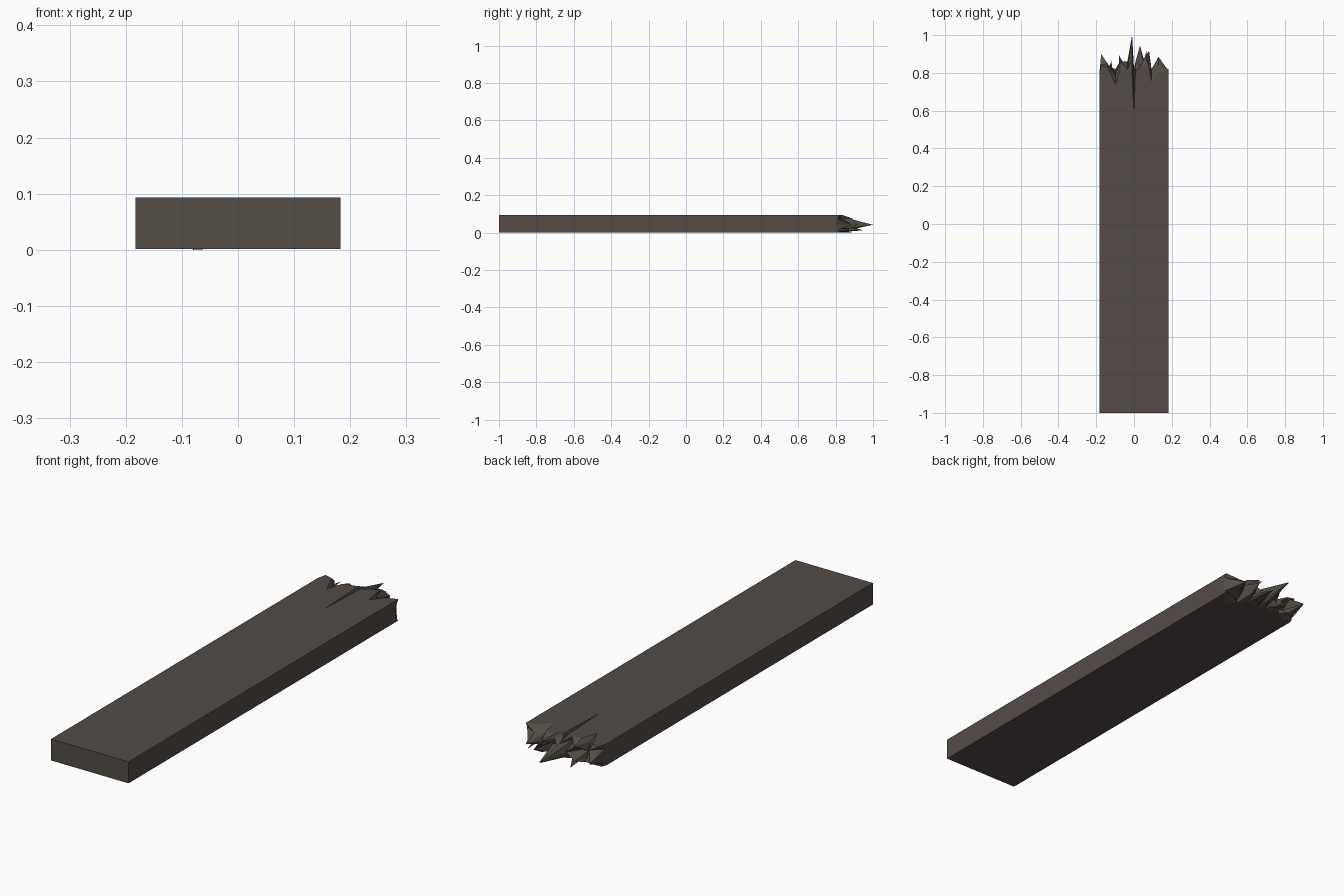
import bpy, bmesh

if "Cube" in bpy.data.objects:
    bpy.data.objects.remove(bpy.data.objects["Cube"])

def material(name, rgb):
    m = bpy.data.materials.new(name)
    m.diffuse_color = (*rgb, 1)
    m.use_nodes = True
    m.node_tree.nodes["Principled BSDF"].inputs["Base Color"].default_value = m.diffuse_color
    return m

wood = material("dark wood", (0.088, 0.071, 0.063))
grain = material("end grain", (0.088, 0.075, 0.060))

def finish(bm, name):
    bmesh.ops.recalc_face_normals(bm, faces=bm.faces)
    me = bpy.data.meshes.new(name)
    bm.to_mesh(me)
    bm.free()
    ob = bpy.data.objects.new(name, me)
    bpy.context.collection.objects.link(ob)
    me.materials.append(wood)
    me.materials.append(grain)
    return ob

# Broken end: reach in y for each column (x) and row (z)
W, Z0, Z1 = 0.183, 0.0015, 0.093
xs = [-W, -.174, -.14, -.098, -.075, -.035, -.01, 0, .008, .032, .06, .08, .093, .13, W]
rows = {
    Z1:   [.80, .84, .83, .74, .81, .82, .80, .58, .81, .83, .84, .83, .75, .80, .82],
    .075: [.80, .82, .85, .78, .86, .80, .87, .76, .82, .84, .89, .80, .80, .84, .81],
    .042: [.80, .90, .80, .80, .80, .86, 1.0, .82, .86, .82, .80, .915, .82, .885, .80],
    .012: [.80, .82, .84, .81, .86, .82, .86, .80, .85, .945, .84, .86, .78, .80, .81],
    Z0:   [.80, .82, .80, .82, .83, .82, .81, .80, .80, .82, .80, .80, .78, .74, .82],
}

# Plank: flat box whose back wall is the splintered grid
bm = bmesh.new()
grid = [[bm.verts.new((x, y, z)) for x, y in zip(xs, ys)] for z, ys in rows.items()]
tl, tr, bl, br = [bm.verts.new((x, -1, z)) for z in (Z1, Z0) for x in (-W, W)]
bm.faces.new([tl, tr] + grid[0][::-1])
bm.faces.new([bl, br] + grid[-1][::-1])
bm.faces.new([tl, bl] + [r[0] for r in grid[::-1]])
bm.faces.new([tr, br] + [r[-1] for r in grid[::-1]])
bm.faces.new([tl, tr, br, bl]).material_index = 1
for a, b in zip(grid, grid[1:]):
    for i in range(len(xs) - 1):
        # alternate the diagonal so ridges run to the tips
        p, q, r, s = a[i], a[i + 1], b[i + 1], b[i]
        if p.co.y + r.co.y > q.co.y + s.co.y:
            tris = [(p, q, r), (p, r, s)]
        else:
            tris = [(p, q, s), (q, r, s)]
        for t in tris:
            bm.faces.new(t).material_index = 1
finish(bm, "broken_plank")

# Loose splinters: thin four-sided spikes rooted in the break
def splinter(name, x, z, width, tip):
    bm = bmesh.new()
    y = 0.77
    base = [bm.verts.new(c) for c in ((x - width, y, z), (x, y, z + .012),
                                      (x + width, y, z), (x, y, z - .01))]
    top = bm.verts.new(tip)
    bm.faces.new(base)
    for i in range(4):
        bm.faces.new((base[i], base[(i + 1) % 4], top))
    for f in bm.faces:
        f.material_index = 1
    finish(bm, name)

splinter("splinter_low", -.045, .012, .035, (-.08, .895, 0))
splinter("splinter_mid", .05, .055, .02, (.065, .915, .06))
splinter("splinter_right", .14, .03, .02, (.132, .88, .02))
splinter("splinter_left", -.13, .065, .02, (-.12, .865, .07))
